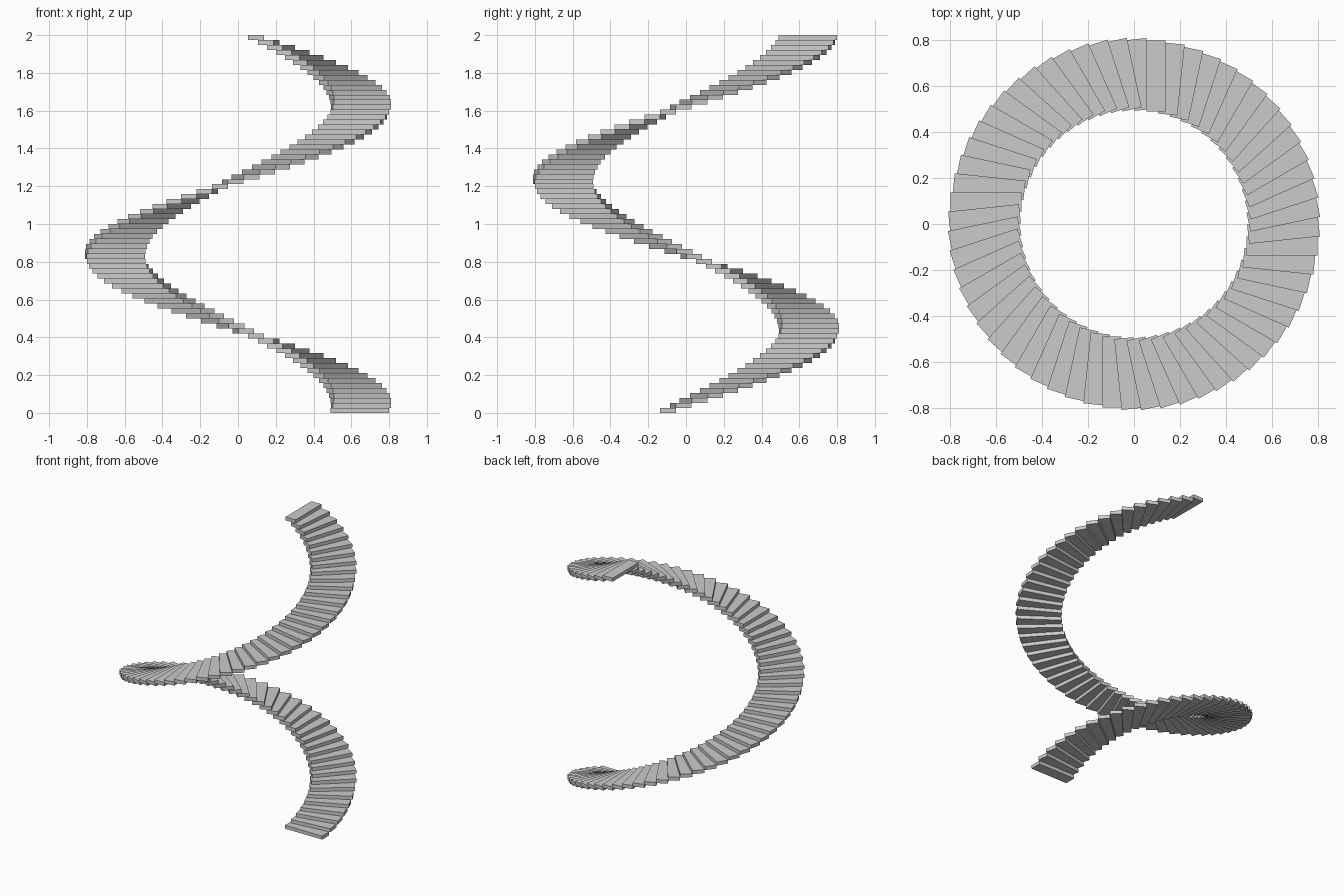
import bpy, bmesh
from math import radians
from mathutils import Matrix, Vector

if "Cube" in bpy.data.objects:
    bpy.data.objects.remove(bpy.data.objects["Cube"])

STEPS = 76                  # one and a quarter turns
TURN = radians(6)
RISE = 2.0 / STEPS
X0, X1 = 0.49, 0.80         # inner and outer ends of a tread
Y0, Y1 = -0.138, -0.054     # trailing and leading edges of the first tread

# Spiral of solid box treads, each turned and raised by one step
bm = bmesh.new()
size = Matrix.Diagonal((X1 - X0, Y1 - Y0, RISE, 1))
for i in range(STEPS):
    place = Matrix.Translation(Vector(((X0 + X1) / 2, (Y0 + Y1) / 2, (i + 0.5) * RISE)))
    spin = Matrix.Rotation(i * TURN, 4, 'Z')
    bmesh.ops.create_cube(bm, size=1, matrix=spin @ place @ size)

mesh = bpy.data.meshes.new("spiral_stair_treads")
bm.to_mesh(mesh)
bm.free()
stairs = bpy.data.objects.new("spiral_stair_treads", mesh)
bpy.context.collection.objects.link(stairs)
